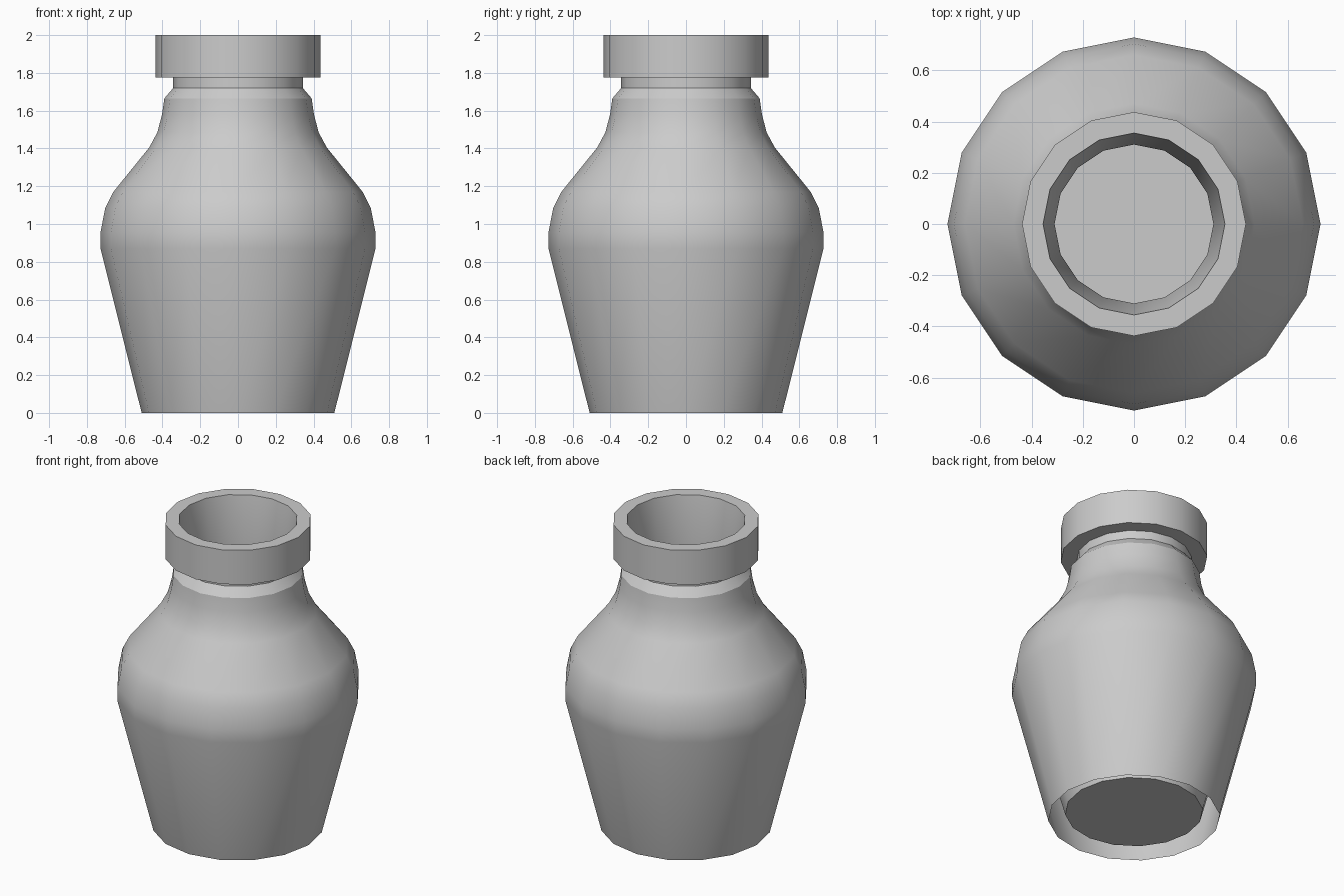
import bpy, bmesh, math

if "Cube" in bpy.data.objects:
    bpy.data.objects.remove(bpy.data.objects["Cube"])

SIDES = 16


def lathe(name, profile, close_end=False):
    """Revolve (radius, z) points around z; profile runs up outside, down inside."""
    bm = bmesh.new()
    rings = []
    for r, z in profile:
        rings.append([bm.verts.new((r * math.cos(2 * math.pi * i / SIDES),
                                    r * math.sin(2 * math.pi * i / SIDES), z))
                      for i in range(SIDES)])
    for a, b in zip(rings, rings[1:]):
        for i in range(SIDES):
            j = (i + 1) % SIDES
            bm.faces.new((a[i], a[j], b[j], b[i]))
    if close_end:
        bm.faces.new(rings[-1])
    mesh = bpy.data.meshes.new(name)
    bm.to_mesh(mesh)
    bm.free()
    obj = bpy.data.objects.new(name, mesh)
    bpy.context.collection.objects.link(obj)
    bpy.ops.object.select_all(action='DESELECT')
    obj.select_set(True)
    bpy.context.view_layer.objects.active = obj
    bpy.ops.object.shade_smooth_by_angle(angle=math.radians(30))
    return obj


# Outer wall, neck groove and thick collar
outer = [(0.51, 0), (0.728, 0.87), (0.728, 0.955), (0.703, 1.085),
         (0.66, 1.17), (0.47, 1.405), (0.427, 1.485), (0.402, 1.58),
         (0.39, 1.665), (0.343, 1.72), (0.343, 1.775), (0.437, 1.775),
         (0.437, 2.0)]

# Hollow inside, ending in a floor just above the open foot
inner = [(0.355, 2.0), (0.31, 1.68), (0.33, 1.50), (0.38, 1.38),
         (0.57, 1.14), (0.63, 1.03), (0.64, 0.90), (0.41, 0.04)]

lathe("vase", outer + inner, close_end=True)
